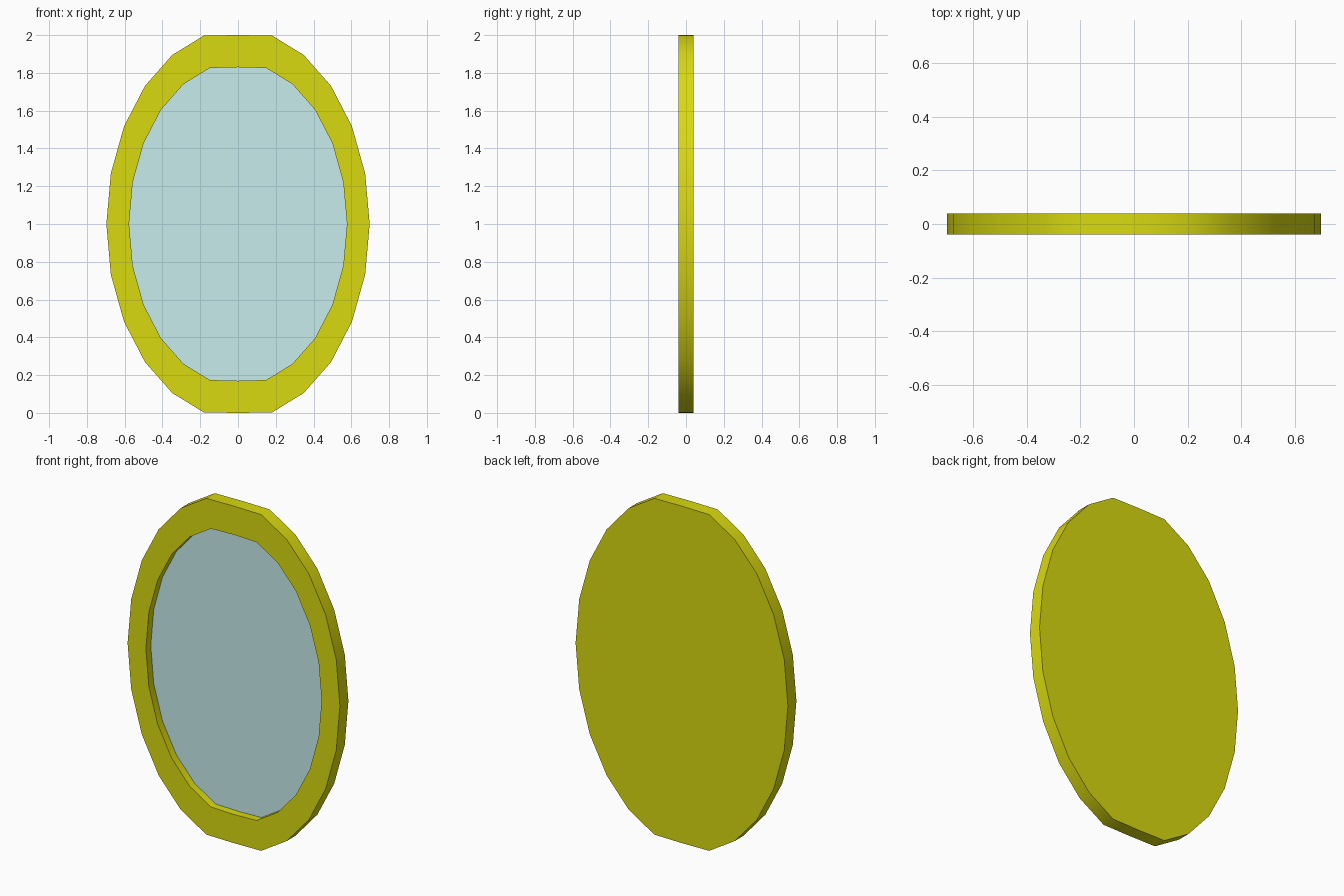
import bpy, bmesh
from math import cos, sin, pi, radians

if "Cube" in bpy.data.objects:
    bpy.data.objects.remove(bpy.data.objects["Cube"])

SIDES = 24
CENTRE_Z = 1.0


def oval(bm, rx, rz, limit, y):
    """Ring of vertices on an ellipse whose top and bottom are cut flat."""
    ring = []
    for i in range(SIDES):
        a = 2 * pi * i / SIDES
        z = max(-limit, min(limit, rz * sin(a)))
        ring.append(bm.verts.new((rx * cos(a), y, CENTRE_Z + z)))
    return ring


def bridge(bm, a, b):
    for i in range(SIDES):
        j = (i + 1) % SIDES
        bm.faces.new((a[i], a[j], b[j], b[i]))


def finish(bm, name, colour):
    mesh = bpy.data.meshes.new(name)
    bm.to_mesh(mesh)
    bm.free()
    obj = bpy.data.objects.new(name, mesh)
    bpy.context.collection.objects.link(obj)
    mat = bpy.data.materials.new(name + "_colour")
    mat.diffuse_color = colour
    mat.use_nodes = True
    mat.node_tree.nodes["Principled BSDF"].inputs["Base Color"].default_value = mat.diffuse_color
    mesh.materials.append(mat)
    bpy.ops.object.select_all(action='DESELECT')
    obj.select_set(True)
    bpy.context.view_layer.objects.active = obj
    bpy.ops.object.shade_smooth_by_angle(angle=radians(40))
    return obj


OUTER = (0.697, 1.033, 1.0)
INNER = (0.577, 0.855, 0.83)
GLASS_Y = 0.006

# Golden frame: solid back, outer rim, front band, recess wall
bm = bmesh.new()
back = oval(bm, *OUTER, 0.04)
front = oval(bm, *OUTER, -0.04)
lip = oval(bm, *INNER, -0.04)
recess = oval(bm, *INNER, GLASS_Y)
bm.faces.new(list(reversed(back)))
bridge(bm, back, front)
bridge(bm, front, lip)
bridge(bm, lip, recess)
finish(bm, "mirror_frame", (0.7, 0.7, 0.005, 1))

# Pale blue glass set at the bottom of the recess
bm = bmesh.new()
bm.faces.new(oval(bm, *INNER, GLASS_Y))
finish(bm, "mirror_glass", (0.58, 0.84, 0.84, 1))
